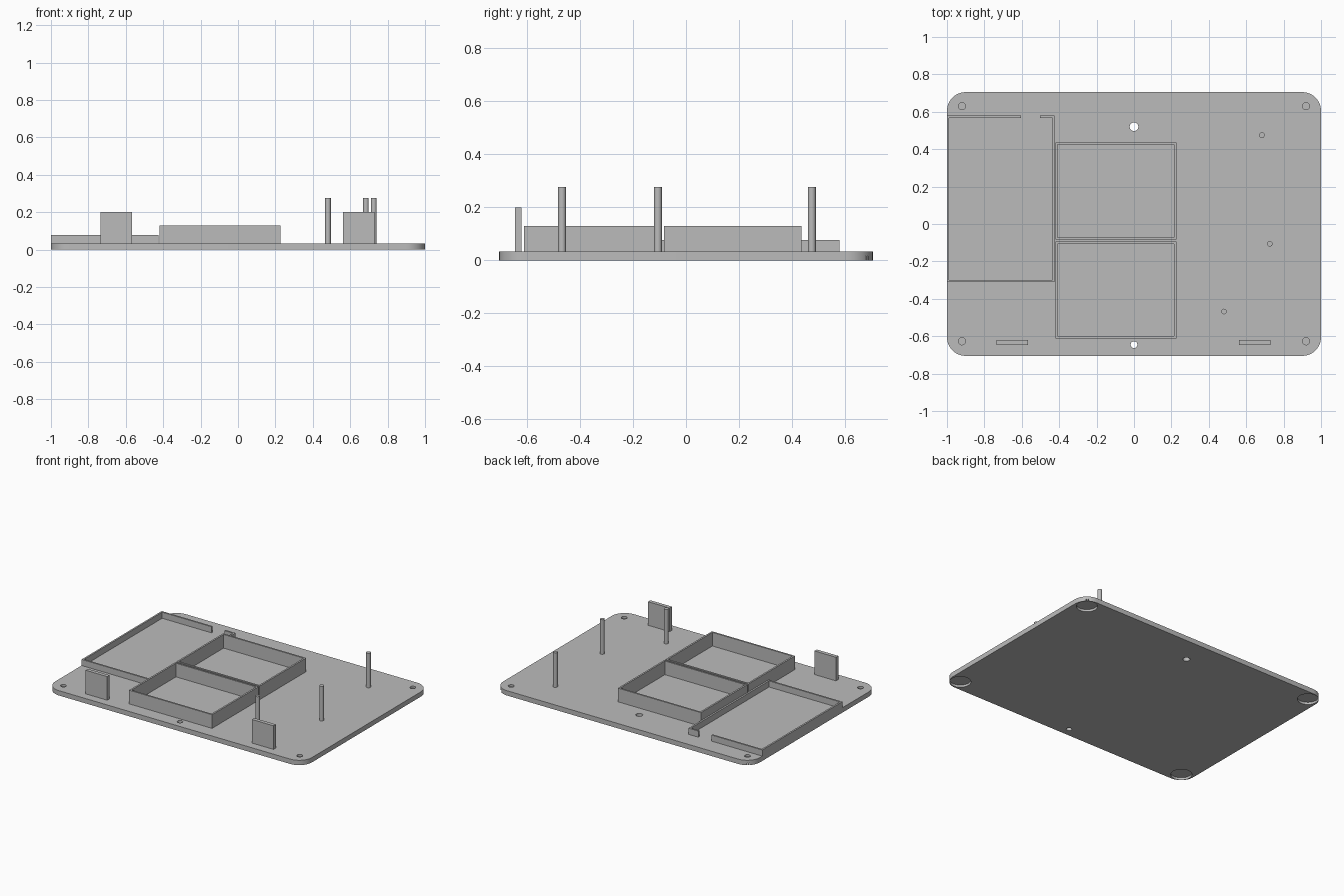
import bpy
import bmesh

PLATE_TOP = 0.034
BOX_TOP, TRAY_TOP, TAB_TOP, POST_TOP = 0.13, 0.077, 0.2, 0.277
WALL = 0.012

default = bpy.data.objects.get("Cube")
if default:
    bpy.data.objects.remove(default, do_unlink=True)

grey = bpy.data.materials.new("grey plastic")
grey.use_nodes = True
colour = (0.5, 0.5, 0.5, 1)
grey.diffuse_color = colour
next(n for n in grey.node_tree.nodes
     if n.type == 'BSDF_PRINCIPLED').inputs["Base Color"].default_value = colour


def make_object(name, bm):
    bmesh.ops.recalc_face_normals(bm, faces=bm.faces)
    mesh = bpy.data.meshes.new(name)
    bm.to_mesh(mesh)
    bm.free()
    mesh.materials.append(grey)
    obj = bpy.data.objects.new(name, mesh)
    bpy.context.collection.objects.link(obj)
    return obj


def activate(obj):
    bpy.ops.object.select_all(action='DESELECT')
    obj.select_set(True)
    bpy.context.view_layer.objects.active = obj


def smooth(obj):
    activate(obj)
    bpy.ops.object.shade_smooth_by_angle(angle=0.6)


def box(name, x0, x1, y0, y1, z0, z1, radius=0):
    bm = bmesh.new()
    bmesh.ops.create_cube(bm, size=1)
    bmesh.ops.scale(bm, vec=(x1 - x0, y1 - y0, z1 - z0), verts=bm.verts)
    bmesh.ops.translate(bm, vec=((x0 + x1) / 2, (y0 + y1) / 2, (z0 + z1) / 2), verts=bm.verts)
    if radius:
        upright = [e for e in bm.edges if abs(e.verts[0].co.z - e.verts[1].co.z) > 0.001]
        bmesh.ops.bevel(bm, geom=upright, offset=radius, offset_type='OFFSET',
                        segments=12, profile=0.5, affect='EDGES')
    return make_object(name, bm)


def cylinder(name, x, y, radius, z0, z1):
    bm = bmesh.new()
    bmesh.ops.create_cone(bm, cap_ends=True, segments=32, radius1=radius,
                          radius2=radius, depth=z1 - z0)
    bmesh.ops.translate(bm, vec=(x, y, (z0 + z1) / 2), verts=bm.verts)
    return make_object(name, bm)


def wall(name, path, top, closed=False):
    """Thin wall standing on the plate; the path is its outer line, anticlockwise."""
    mesh = bpy.data.meshes.new(name)
    n = len(path)
    verts = [(x, y, z) for z in (PLATE_TOP, top) for x, y in path]
    faces = [(i, (i + 1) % n, n + (i + 1) % n, n + i) for i in range(n if closed else n - 1)]
    mesh.from_pydata(verts, [], faces)
    mesh.materials.append(grey)
    obj = bpy.data.objects.new(name, mesh)
    bpy.context.collection.objects.link(obj)
    solid = obj.modifiers.new("thickness", 'SOLIDIFY')
    solid.thickness = WALL
    solid.offset = -1
    solid.use_even_offset = True
    return obj


# Base plate with rounded corners
plate = box("base_plate", -1, 1, -0.705, 0.705, 0, PLATE_TOP, radius=0.1)

# Through holes, corner screw holes, and wide recesses under the corners
cutters = [cylinder("back_hole_cutter", 0, 0.52, 0.023, -0.1, 0.1),
           cylinder("front_hole_cutter", 0, -0.645, 0.018, -0.1, 0.1)]
for x in (-0.92, 0.92):
    for y in (-0.627, 0.63):
        cutters.append(cylinder("screw_hole_cutter", x, y, 0.019, 0.02, 0.1))
        cutters.append(cylinder("foot_recess_cutter", x, y, 0.068, -0.1, 0.016))
for cutter in cutters:
    cutter.hide_render = True
    cut = plate.modifiers.new("hole", 'BOOLEAN')
    cut.operation = 'DIFFERENCE'
    cut.solver = 'EXACT'
    cut.object = cutter
    activate(plate)
    bpy.ops.object.modifier_apply(modifier=cut.name)
    bpy.data.objects.remove(cutter, do_unlink=True)
smooth(plate)

# Two open compartments
for name, y0, y1 in (("back_compartment", -0.083, 0.436), ("front_compartment", -0.611, -0.094)):
    wall(name, [(-0.421, y0), (0.226, y0), (0.226, y1), (-0.421, y1)], BOX_TOP, closed=True)

# Low tray rim with a gap in its back side
wall("tray_rim", [(-0.604, 0.58), (-1, 0.58), (-1, -0.311), (-0.425, -0.311),
                  (-0.425, 0.58), (-0.503, 0.58)], TRAY_TOP)

# Upright tabs at the front edge
for name, x in (("right_tab", -0.65), ("left_tab", 0.645)):
    box(name, x - 0.084, x + 0.084, -0.646, -0.62, PLATE_TOP, TAB_TOP)

# Mounting posts
for name, x, y in (("back_post", 0.684, 0.475), ("middle_post", 0.726, -0.106),
                   ("front_post", 0.481, -0.468)):
    smooth(cylinder(name, x, y, 0.015, PLATE_TOP, POST_TOP))
